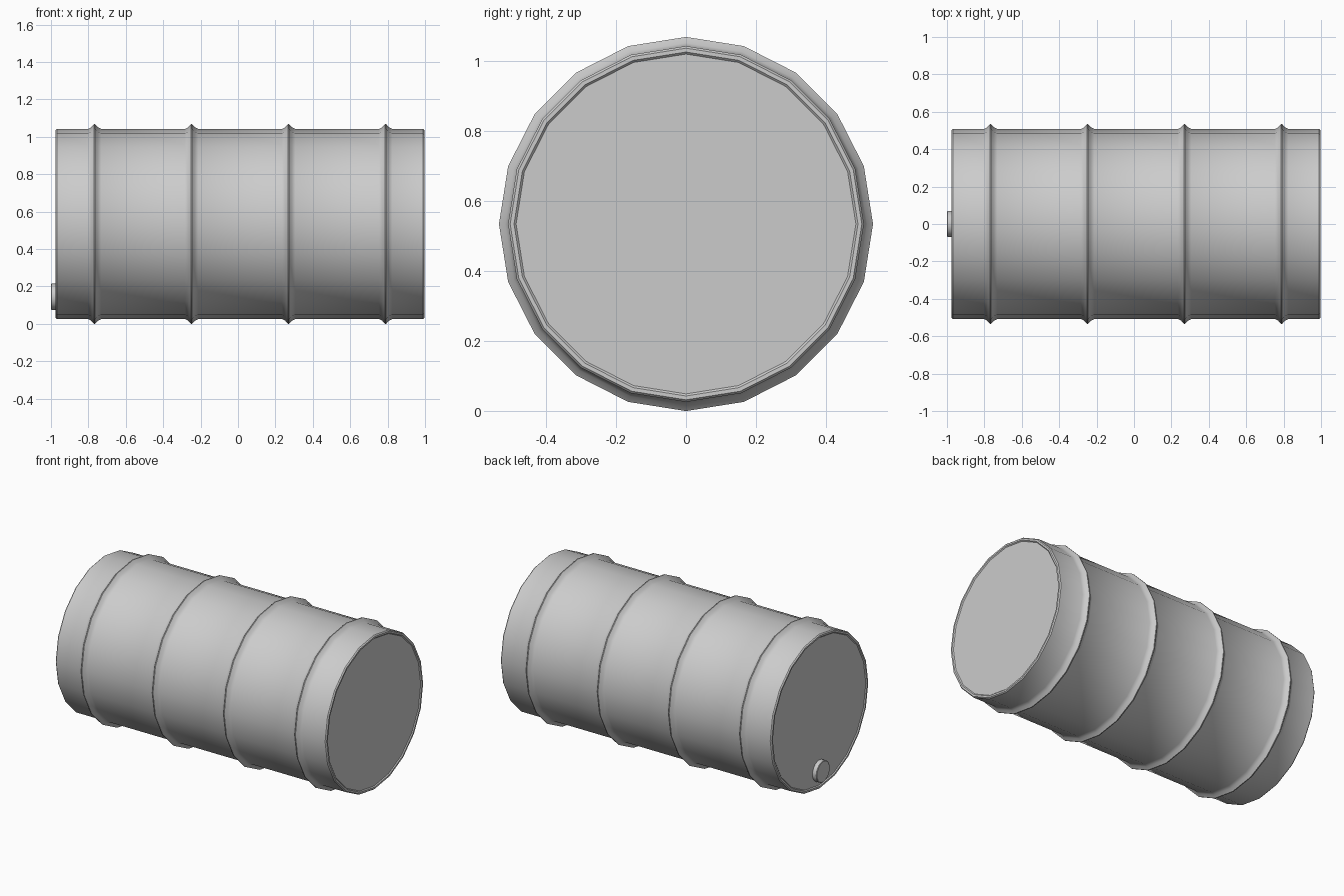
import bpy, bmesh
from math import cos, sin, tau, radians

if "Cube" in bpy.data.objects:
    bpy.data.objects.remove(bpy.data.objects["Cube"])

CZ = 0.534      # height of the drum axis
SIDES = 20


def lathe_x(name, profile, sides, cz):
    """Revolve (x, radius) points about a lengthwise axis and close both ends."""
    bm = bmesh.new()
    rings = []
    for x, r in profile:
        rings.append([bm.verts.new((x, r * sin(tau * i / sides), cz + r * cos(tau * i / sides)))
                      for i in range(sides)])
    for a, b in zip(rings, rings[1:]):
        for i in range(sides):
            j = (i + 1) % sides
            bm.faces.new((a[i], a[j], b[j], b[i]))
    bm.faces.new(rings[0])
    bm.faces.new(rings[-1])
    bmesh.ops.recalc_face_normals(bm, faces=bm.faces)
    mesh = bpy.data.meshes.new(name)
    bm.to_mesh(mesh)
    bm.free()
    obj = bpy.data.objects.new(name, mesh)
    bpy.context.collection.objects.link(obj)
    bpy.ops.object.select_all(action='DESELECT')
    obj.select_set(True)
    bpy.context.view_layer.objects.active = obj
    bpy.ops.object.shade_smooth_by_angle(angle=radians(35))
    return obj


# Drum shell: slightly rolled end lips and four flared ribs
R = 0.508
x0, x1 = -0.976, 0.997
profile = [(x0 + 0.006, 0.485), (x0, 0.491), (x0, 0.502), (x0 + 0.007, R)]
for k in range(4):
    c = -0.767 + 0.5187 * k
    profile += [(c - 0.036, R), (c - 0.018, 0.517), (c - 0.003, 0.534),
                (c + 0.003, 0.534), (c + 0.018, 0.517), (c + 0.036, R)]
profile += [(x1 - 0.007, R), (x1, 0.502), (x1, 0.491), (x1 - 0.006, 0.485)]
lathe_x("drum_shell", profile, SIDES, CZ)

# Bung cap low on the left end
lathe_x("bung_cap", [(-0.965, 0.07), (-0.997, 0.07), (-1.0, 0.066)], 20, 0.145)
